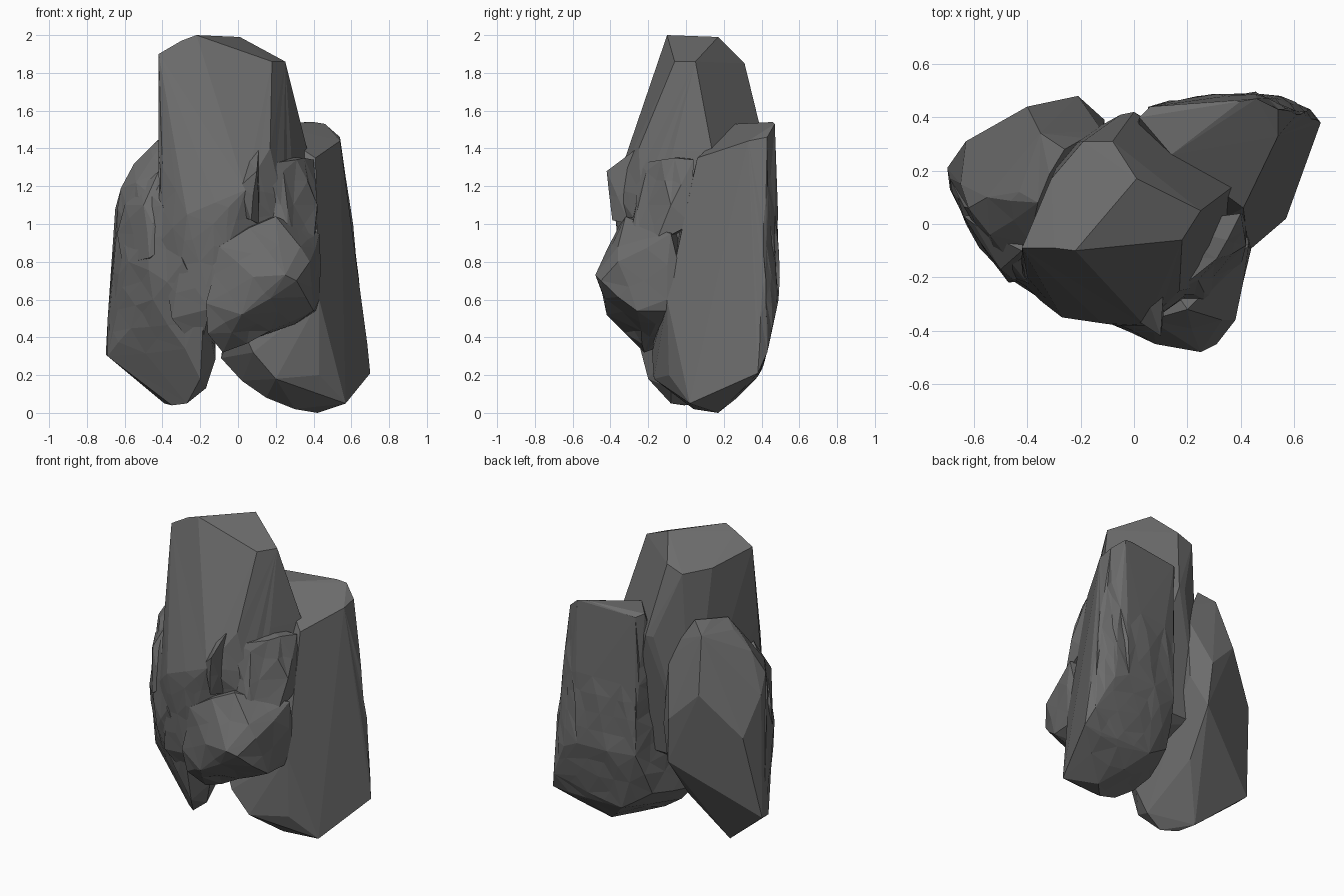
import bpy
import bmesh
import random
from mathutils import Vector

random.seed(4)

cube = bpy.data.objects.get("Cube")
if cube:
    bpy.data.objects.remove(cube, do_unlink=True)

stone = bpy.data.materials.new("dark grey stone")
stone.use_nodes = True
colour = (0.15, 0.15, 0.15, 1)
stone.diffuse_color = colour
stone.node_tree.nodes["Principled BSDF"].inputs["Base Color"].default_value = colour


def chip(bm, rule, roughness):
    """Break the long edges of the chosen faces and knock the new corners about."""
    for _ in range(3):
        bm.normal_update()
        faces = [f for f in bm.faces if rule(f.calc_center_median(), f.normal)]
        edges = [e for e in {e for f in faces for e in f.edges} if e.calc_length() > 0.22]
        split = bmesh.ops.subdivide_edges(bm, edges=edges, cuts=1)
        bmesh.ops.triangulate(bm, faces=bm.faces[:])
        for v in split["geom_inner"]:
            if isinstance(v, bmesh.types.BMVert):
                v.co += Vector([random.uniform(-roughness, roughness) for _ in range(3)])


def make_rock(name, corners, roughness, chipped):
    """Wrap a flat-faced rock round its corners, then chip the faces the rule picks."""
    bm = bmesh.new()
    for corner in corners:
        bm.verts.new(Vector(corner) / 100)
    hull = bmesh.ops.convex_hull(bm, input=bm.verts[:])
    loose = [v for v in hull["geom_interior"] if isinstance(v, bmesh.types.BMVert)]
    bmesh.ops.delete(bm, geom=loose, context='VERTS')
    chip(bm, chipped, roughness)
    bmesh.ops.recalc_face_normals(bm, faces=bm.faces[:])
    mesh = bpy.data.meshes.new(name)
    bm.to_mesh(mesh)
    bm.free()
    mesh.materials.append(stone)
    rock = bpy.data.objects.new(name, mesh)
    bpy.context.collection.objects.link(rock)


# Corners are in hundredths of a unit.
# Tall central pillar with a slanted top
make_rock("central_pillar", [
    (-42, -9, 190), (-30, -9, 197), (-22, -10, 200), (1, 17, 199),
    (-8, 31, 185), (-19, 31, 181), (-31, 17, 183), (25, 5, 186), (18, -6, 186),
    (37, 14, 138), (17, -25, 140), (-40, -20, 130), (-27, -35, 105),
    (-13, -37, 100), (4, -38, 118), (0, 42, 140), (-5, 41, 140),
    (-42, -22, 90), (30, -20, 90), (-15, -33, 55), (-35, -26, 50),
    (20, 30, 60), (-25, 30, 60), (-20, -20, 32),
], 0.008, lambda c, n: n.y < -0.2 and c.z < 1.3)

# Broad slab behind on one side
make_rock("side_slab", [
    (54, 43, 146), (54, 33, 144), (37, 8, 135), (41, 6, 135), (40, 46, 154),
    (14, 26, 153), (2, 40, 153), (6, 44, 151), (46, 47, 153),
    (70, 38, 21), (66, 43, 32), (55, 48, 55), (45, 49, 60), (24, 48, 60),
    (6, 44, 60), (57, 2, 5), (43, -9, 20), (42, 17, 0), (30, 4, 2),
    (15, 0, 8), (2, 2, 17), (-9, 4, 29), (20, -17, 18), (8, -18, 32),
    (43, 36, 17), (20, 38, 20), (2, 32, 32), (0, -15, 50), (43, -10, 60),
], 0.007, lambda c, n: n.y > 0.3 and c.z < 1.2)

# Leaning rock on the other side
make_rock("leaning_rock", [
    (-70, 21, 31), (-69, 13, 30), (-69, 17, 50), (-63, 31, 85),
    (-65, 15, 108), (-62, 6, 119), (-55, 10, 132), (-43, 12, 144),
    (-36, 8, 149), (-35, 34, 146), (-26, 28, 152), (-40, 44, 112),
    (-21, 48, 93), (-19, 46, 64), (-11, 39, 84), (-12, 35, 126),
    (-21, 27, 36), (-39, 10, 5), (-35, -1, 4), (-27, -8, 5), (-17, -8, 13),
    (-12, -12, 28), (-20, -20, 18), (-28, -22, 34), (-60, -4, 88),
    (-58, -9, 80), (-48, -19, 92), (-40, -22, 110), (-45, -20, 60),
    (-54, -4, 122), (-18, -30, 56), (-29, -32, 80), (-16, -20, 38),
], 0.008, lambda c, n: n.y < -0.3 and c.z > 0.4)

# Jutting boulder with an undercut base
make_rock("front_boulder", [
    (25, -48, 73), (8, -45, 72), (31, -45, 70), (38, -36, 80),
    (33, -36, 88), (20, -32, 104), (6, -36, 98), (-10, -36, 88),
    (-17, -34, 58), (-16, -30, 42), (-8, -22, 32), (2, -42, 52),
    (40, -26, 54), (30, -16, 47), (43, -10, 60), (42, 2, 54),
    (43, -8, 95), (0, 0, 40), (0, 0, 100), (30, 0, 50),
], 0.01, lambda c, n: n.y < -0.1)

# Recessed ledge above the boulder
make_rock("broken_ledge", [
    (16, -25, 132), (24, -21, 128), (31, -13, 134), (35, -6, 135),
    (40, 4, 134), (42, 3, 100), (42, -8, 110), (40, -16, 90),
    (26, -24, 108), (30, -28, 88), (10, -30, 95), (5, -10, 90), (10, 0, 136),
], 0.012, lambda c, n: n.z < 0.6 and n.y < 0)

# Upright splinter standing out from the pillar front
make_rock("front_splinter", [
    (11, -26, 140), (10, -42, 128), (1, -36, 120), (7, -39, 102),
    (11, -30, 100), (4, -25, 136), (0, -25, 105),
], 0.005, lambda c, n: n.y < 0)

# Chips on the leaning rock's shoulder
make_rock("shoulder_chip", [
    (-50, -17, 110), (-45, -21, 100), (-47, -22, 82), (-61, -3, 78),
    (-64, 3, 95), (-60, 0, 110), (-42, -10, 128), (-35, -20, 90),
    (-40, 0, 80), (-40, 5, 120),
], 0.008, lambda c, n: n.y < 0)
